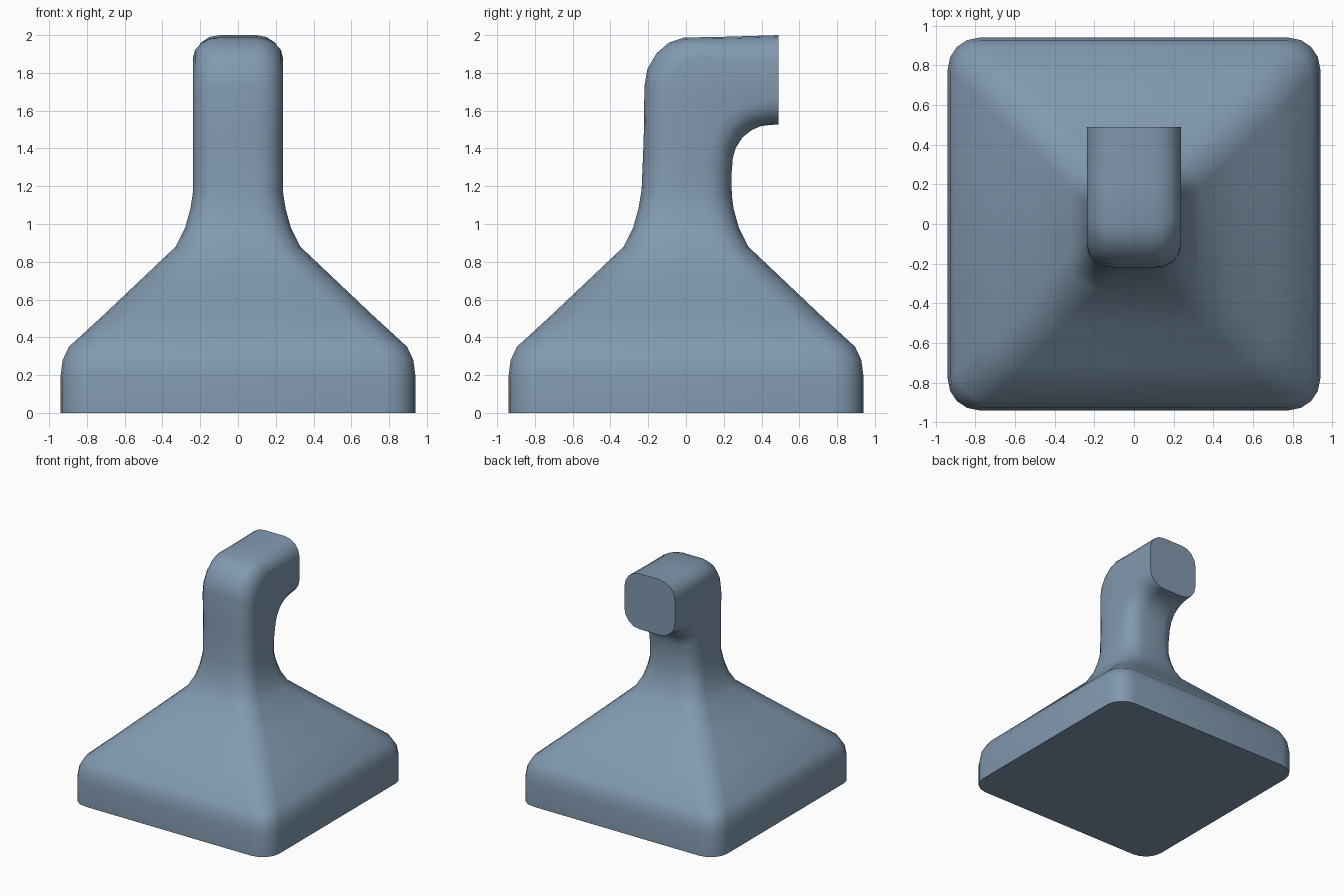
import bpy, bmesh, math
from mathutils import Vector

if "Cube" in bpy.data.objects:
    bpy.data.objects.remove(bpy.data.objects["Cube"])

CORNER_STEPS = 4

# Sections: outer (y, z), inner (y, z), half width, corner radius
sections = []
# Square base, sloped shoulder and lower neck: half size, height, radius
for h, z, r in [(0.94, 0, 0.16), (0.94, 0.19, 0.16), (0.928, 0.28, 0.16),
                (0.895, 0.35, 0.16), (0.71, 0.52, 0.16), (0.52, 0.70, 0.16),
                (0.33, 0.88, 0.15), (0.28, 0.98, 0.145), (0.252, 1.08, 0.14)]:
    sections.append(((-h, z), (h, z), h, r))
# Upper neck bending towards the back
for o, i in [((-0.235, 1.18), (0.243, 1.15)), ((-0.224, 1.45), (0.24, 1.25)),
             ((-0.22, 1.73), (0.248, 1.35)), ((-0.205, 1.82), (0.262, 1.40)),
             ((-0.155, 1.905), (0.30, 1.46)), ((-0.09, 1.96), (0.345, 1.495)),
             ((-0.01, 1.987), (0.39, 1.517)), ((0.2, 1.991), (0.44, 1.524)),
             ((0.49, 2.0), (0.49, 1.527))]:
    sections.append((o, i, 0.238, 0.14))


def ring(bm, outer, inner, half_w, r):
    """Rounded rectangle spanning outer to inner, tilted in the yz plane."""
    o, i = Vector((0, *outer)), Vector((0, *inner))
    mid, half_l = (o + i) / 2, (i - o).length / 2
    axis = (i - o).normalized()
    verts = []
    for k, (sx, sy) in enumerate([(1, 1), (-1, 1), (-1, -1), (1, -1)]):
        for s in range(CORNER_STEPS + 1):
            a = math.pi / 2 * (k + s / CORNER_STEPS)
            x = sx * (half_w - r) + r * math.cos(a)
            v = sy * (half_l - r) + r * math.sin(a)
            verts.append(bm.verts.new(mid + Vector((x, 0, 0)) + axis * v))
    return verts


# Loft the sections and close both ends
bm = bmesh.new()
rings = [ring(bm, *s) for s in sections]
n = len(rings[0])
for a, b in zip(rings, rings[1:]):
    for k in range(n):
        bm.faces.new((a[k], a[(k + 1) % n], b[(k + 1) % n], b[k]))
bm.faces.new(rings[0][::-1])
bm.faces.new(rings[-1])
bmesh.ops.recalc_face_normals(bm, faces=bm.faces)
mesh = bpy.data.meshes.new("hooded_pipe")
bm.to_mesh(mesh)
bm.free()

mat = bpy.data.materials.new("slate blue")
mat.diffuse_color = (0.22, 0.32, 0.43, 1)
mat.use_nodes = True
mat.node_tree.nodes["Principled BSDF"].inputs["Base Color"].default_value = mat.diffuse_color
mesh.materials.append(mat)

obj = bpy.data.objects.new("hooded_pipe", mesh)
bpy.context.collection.objects.link(obj)
bpy.context.view_layer.objects.active = obj
obj.select_set(True)
bpy.ops.object.shade_smooth_by_angle(angle=math.radians(50))
